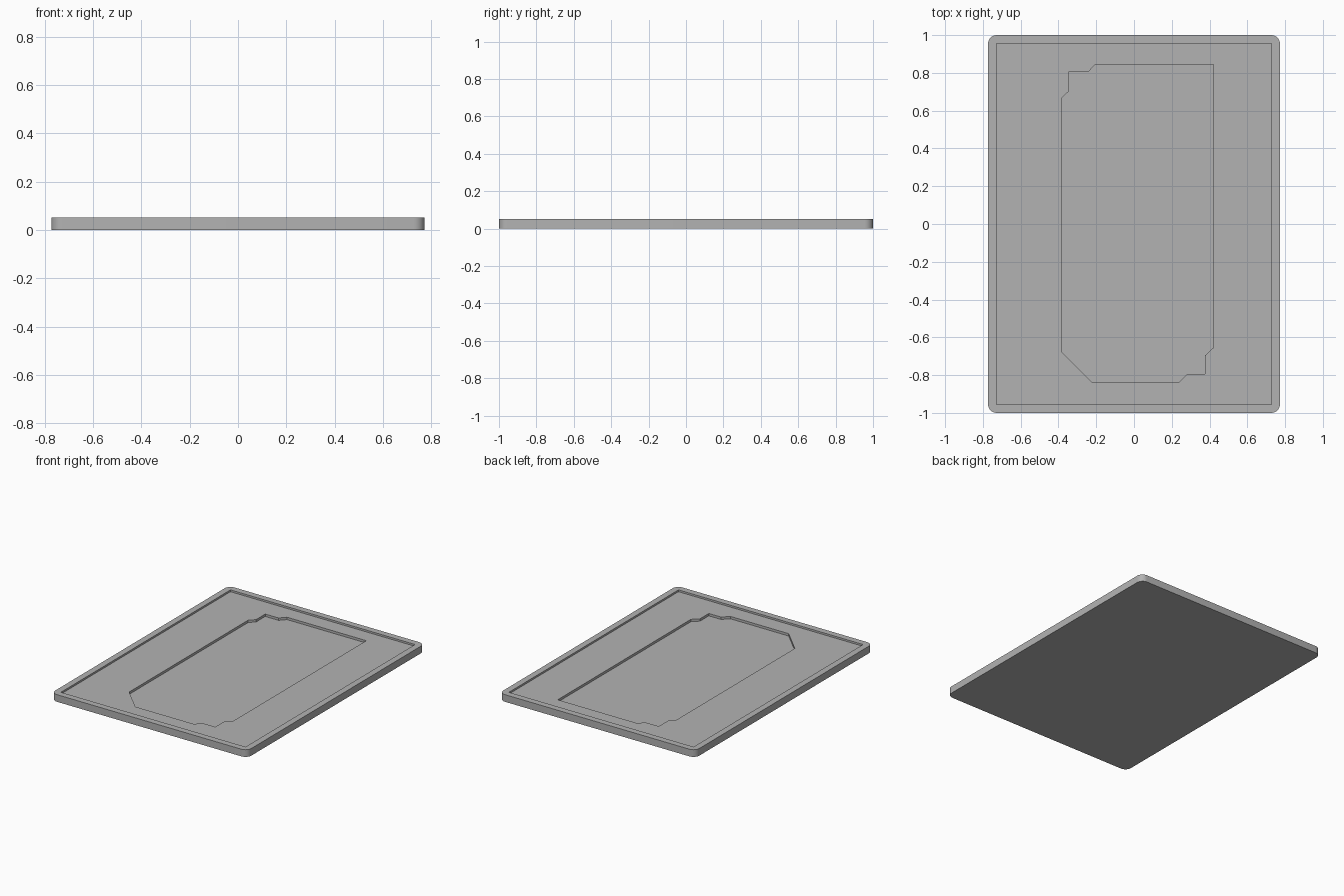
import bpy, bmesh, math

if "Cube" in bpy.data.objects:
    bpy.data.objects.remove(bpy.data.objects["Cube"])

HALF_X, HALF_Y, RADIUS = 0.773, 1.0, 0.046
TOP, TRAY_Z, POCKET_Z = 0.051, 0.038, 0.021


def rounded_rect(hx, hy, r, steps=8):
    """Counter-clockwise outline with rounded corners."""
    pts = []
    for i, (sx, sy) in enumerate([(1, 1), (-1, 1), (-1, -1), (1, -1)]):
        for k in range(steps + 1):
            a = math.pi / 2 * (i + k / steps)
            pts.append((sx * (hx - r) + r * math.cos(a),
                        sy * (hy - r) + r * math.sin(a)))
    return pts


def ring(bm, outline, z):
    """Closed loop of edges at one height."""
    vs = [bm.verts.new((x, y, z)) for x, y in outline]
    es = [bm.edges.new((a, b)) for a, b in zip(vs, vs[1:] + vs[:1])]
    return vs, es


def wall(bm, lower, upper):
    """Vertical faces between two matching loops."""
    a, b = lower[0], upper[0]
    for i in range(len(a)):
        j = (i + 1) % len(a)
        bm.faces.new((a[i], a[j], b[j], b[i]))


def floor_between(bm, outer, inner):
    """Flat surface with a hole in it."""
    bmesh.ops.triangle_fill(bm, use_beauty=True, use_dissolve=False,
                            edges=outer[1] + inner[1], normal=(0, 0, 1))


body = rounded_rect(HALF_X, HALF_Y, RADIUS)
tray = [(0.728, 0.955), (-0.728, 0.955), (-0.728, -0.955), (0.728, -0.955)]
pocket = [(0.42, 0.845), (-0.205, 0.845), (-0.243, 0.804), (-0.348, 0.804),
          (-0.348, 0.70), (-0.385, 0.665), (-0.385, -0.676), (-0.223, -0.838),
          (0.237, -0.838), (0.28, -0.795), (0.377, -0.795), (0.377, -0.695),
          (0.42, -0.655)]

bm = bmesh.new()
# Outer slab
base = ring(bm, body, 0)
rim = ring(bm, body, TOP)
bm.faces.new(base[0][::-1])
wall(bm, base, rim)
# Shallow tray inside the raised rim
tray_top = ring(bm, tray, TOP)
tray_low = ring(bm, tray, TRAY_Z)
floor_between(bm, rim, tray_top)
wall(bm, tray_low, tray_top)
# Notched pocket sunk into the tray
pocket_top = ring(bm, pocket, TRAY_Z)
pocket_low = ring(bm, pocket, POCKET_Z)
floor_between(bm, tray_low, pocket_top)
wall(bm, pocket_low, pocket_top)
bm.faces.new(pocket_low[0])
bmesh.ops.recalc_face_normals(bm, faces=bm.faces[:])

mesh = bpy.data.meshes.new("tray_plate")
bm.to_mesh(mesh)
bm.free()
plate = bpy.data.objects.new("tray_plate", mesh)
bpy.context.collection.objects.link(plate)

grey = bpy.data.materials.new("grey")
grey.diffuse_color = (0.45, 0.45, 0.45, 1)
grey.use_nodes = True
grey.node_tree.nodes["Principled BSDF"].inputs["Base Color"].default_value = grey.diffuse_color
mesh.materials.append(grey)

# Smooth rounded corners, sharp everywhere else
bpy.context.view_layer.objects.active = plate
plate.select_set(True)
bpy.ops.object.shade_smooth_by_angle(angle=math.radians(30))
